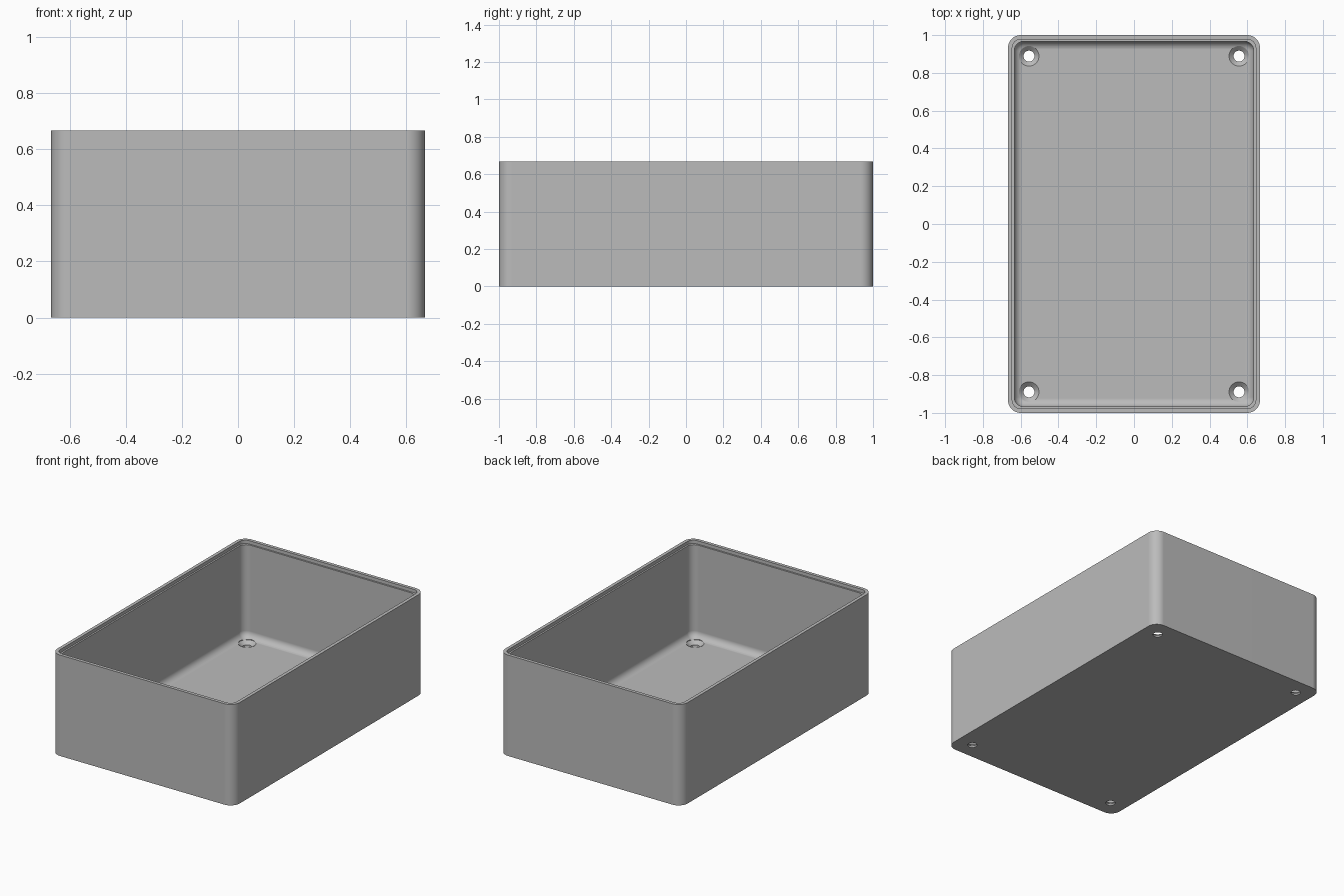
import bpy, bmesh, math

cube = bpy.data.objects.get("Cube")
if cube:
    bpy.data.objects.remove(cube, do_unlink=True)

HALF_X, HALF_Y, HEIGHT = 2 / 3, 1.0, 2 / 3
RADIUS, INNER_RADIUS = 0.067, 0.05
RIM, WALL, LEDGE, FLOOR, FILLET = 0.022, 0.033, 0.022, 0.033, 0.044
HOLE, SINK, SINK_Z = 0.029, 0.053, 0.011
ARC_STEPS, FILLET_STEPS, HOLE_SIDES = 10, 8, 40

grey = bpy.data.materials.new("plain grey")
grey.use_nodes = True
grey.diffuse_color = (0.5, 0.5, 0.5, 1)
grey.node_tree.nodes["Principled BSDF"].inputs["Base Color"].default_value = (0.5, 0.5, 0.5, 1)


def make_object(name, bm):
    bmesh.ops.recalc_face_normals(bm, faces=bm.faces)
    mesh = bpy.data.meshes.new(name)
    bm.to_mesh(mesh)
    bm.free()
    mesh.materials.append(grey)
    obj = bpy.data.objects.new(name, mesh)
    bpy.context.collection.objects.link(obj)
    return obj


def rounded_ring(bm, inset, radius, z):
    """Loop of vertices around a rounded rectangle."""
    ring = []
    cx, cy = HALF_X - inset - radius, HALF_Y - inset - radius
    for i, (sx, sy) in enumerate([(1, 1), (-1, 1), (-1, -1), (1, -1)]):
        for k in range(ARC_STEPS + 1):
            a = math.pi / 2 * (i + k / ARC_STEPS)
            ring.append(bm.verts.new((sx * cx + radius * math.cos(a),
                                      sy * cy + radius * math.sin(a), z)))
    return ring


def circle_ring(bm, x, y, radius, z):
    angles = [2 * math.pi * k / HOLE_SIDES for k in range(HOLE_SIDES)]
    return [bm.verts.new((x + radius * math.cos(a), y + radius * math.sin(a), z)) for a in angles]


def loft(bm, rings):
    """Join successive loops and cap both ends."""
    for lower, upper in zip(rings, rings[1:]):
        n = len(lower)
        for i in range(n):
            j = (i + 1) % n
            bm.faces.new((lower[i], lower[j], upper[j], upper[i]))
    bm.faces.new(rings[0][::-1])
    bm.faces.new(rings[-1])


# Open box: outer wall, stepped rim, inner wall, floor fillet
profile = [(0, RADIUS, 0), (0, RADIUS, HEIGHT),
           (RIM, RADIUS - RIM, HEIGHT), (RIM, RADIUS - RIM, HEIGHT - LEDGE),
           (WALL, INNER_RADIUS, HEIGHT - LEDGE)]
for k in range(FILLET_STEPS + 1):
    a = math.pi / 2 * k / FILLET_STEPS
    inward = FILLET * (1 - math.cos(a))
    profile.append((WALL + inward, INNER_RADIUS - inward, FLOOR + FILLET * (1 - math.sin(a))))
bm = bmesh.new()
loft(bm, [rounded_ring(bm, *p) for p in profile])
box = make_object("open_box", bm)

# Countersunk screw holes in the four floor corners
bm = bmesh.new()
for sx in (-1, 1):
    for sy in (-1, 1):
        steps = [(HOLE, -0.05), (HOLE, SINK_Z), (SINK, FLOOR), (SINK, FLOOR + 0.1)]
        loft(bm, [circle_ring(bm, sx * 0.556, sy * 0.889, r, z) for r, z in steps])
cutter = make_object("screw_hole_cutter", bm)
cutter.hide_render = True

cut = box.modifiers.new("screw_holes", "BOOLEAN")
cut.operation = "DIFFERENCE"
cut.solver = "EXACT"
cut.object = cutter
bpy.ops.object.select_all(action="DESELECT")
bpy.context.view_layer.objects.active = box
box.select_set(True)
bpy.ops.object.modifier_apply(modifier=cut.name)
bpy.data.objects.remove(cutter, do_unlink=True)

# Soft corners and fillet, crisp rim and hole edges
bpy.ops.object.shade_smooth_by_angle(angle=math.radians(30))
weighted = box.modifiers.new("flat_panels", "WEIGHTED_NORMAL")
weighted.keep_sharp = True
